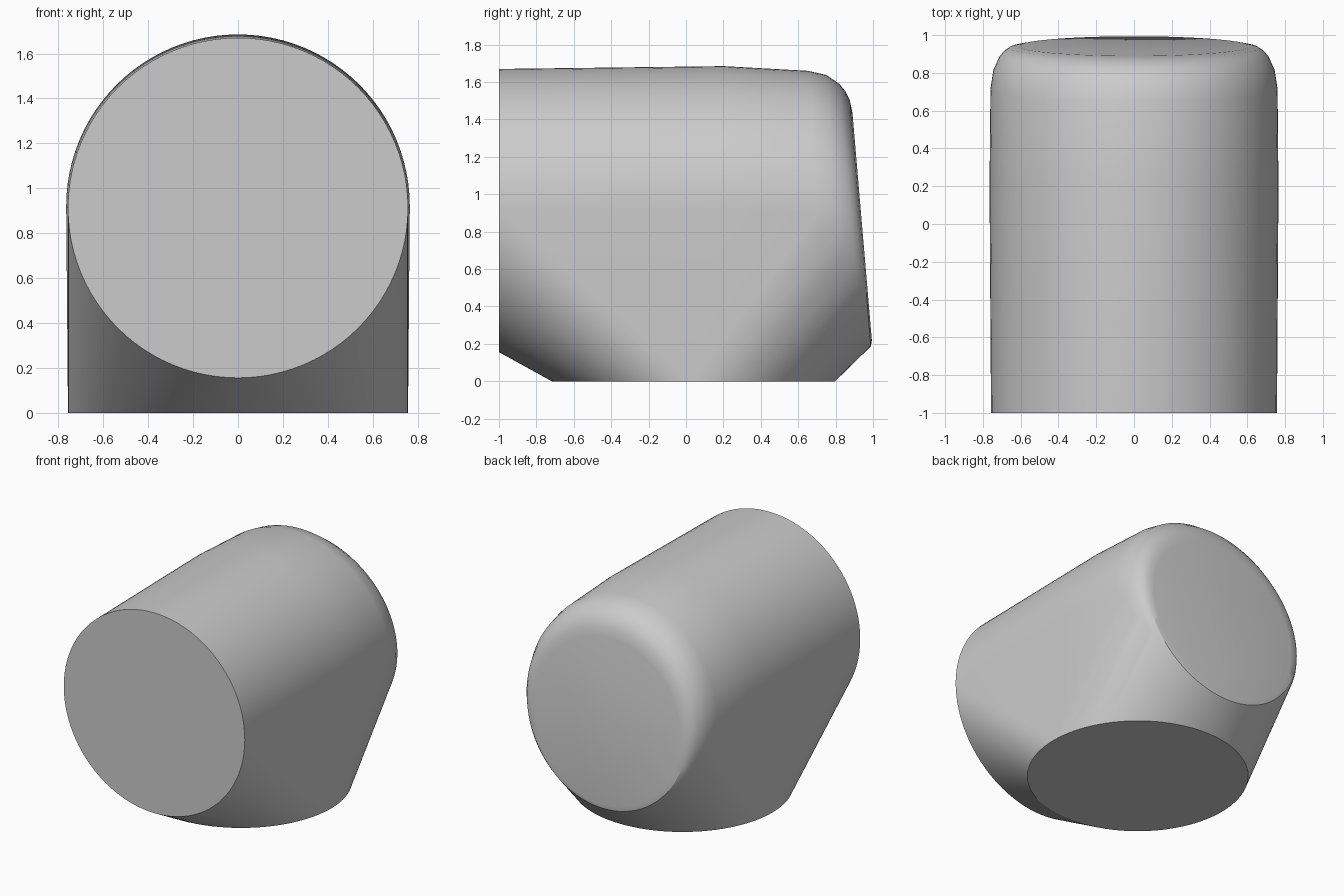
import bpy
import bmesh
from math import sin, cos, pi, radians
from mathutils import Vector

if "Cube" in bpy.data.objects:
    bpy.data.objects.remove(bpy.data.objects["Cube"])

SEGMENTS = 96
bm = bmesh.new()


def ring(center, across, up, radius):
    """Add a circle of points spanned by two unit directions."""
    for i in range(SEGMENTS):
        a = 2 * pi * i / SEGMENTS
        bm.verts.new(center + radius * (cos(a) * across + sin(a) * up))


X = Vector((1, 0, 0))
Y = Vector((0, 1, 0))
Z = Vector((0, 0, 1))
lean = Vector((0, -0.085, 0.9964))

# Front mouth, middle of the barrel and flat base
ring(Vector((0, -1, 0.913)), X, Z, 0.757)
ring(Vector((0, 0.2, 0.92)), X, Z, 0.765)
ring(Vector((0, 0.04, 0)), X, Y, 0.757)

# Leaning, rounded back end: top point (y, z) and radius of each ring
for y, z, r in [(0.65, 1.66, 0.76), (0.75, 1.638, 0.745), (0.82, 1.59, 0.715),
                (0.853, 1.55, 0.69), (0.876, 1.502, 0.66), (0.89, 1.435, 0.61)]:
    ring(Vector((0, y, z)) - lean * r, X, lean, r)

# Stretch one skin over all the rings
bmesh.ops.convex_hull(bm, input=bm.verts[:], use_existing_faces=False)
bmesh.ops.delete(bm, geom=[v for v in bm.verts if not v.link_faces], context='VERTS')
bmesh.ops.dissolve_limit(bm, angle_limit=radians(0.3), verts=bm.verts[:], edges=bm.edges[:])
bmesh.ops.recalc_face_normals(bm, faces=bm.faces[:])

mesh = bpy.data.meshes.new("elbow_body")
bm.to_mesh(mesh)
bm.free()
body = bpy.data.objects.new("elbow_body", mesh)
bpy.context.collection.objects.link(body)

# Smooth walls, crisp rims
bpy.context.view_layer.objects.active = body
body.select_set(True)
bpy.ops.object.shade_smooth_by_angle(angle=radians(28))
